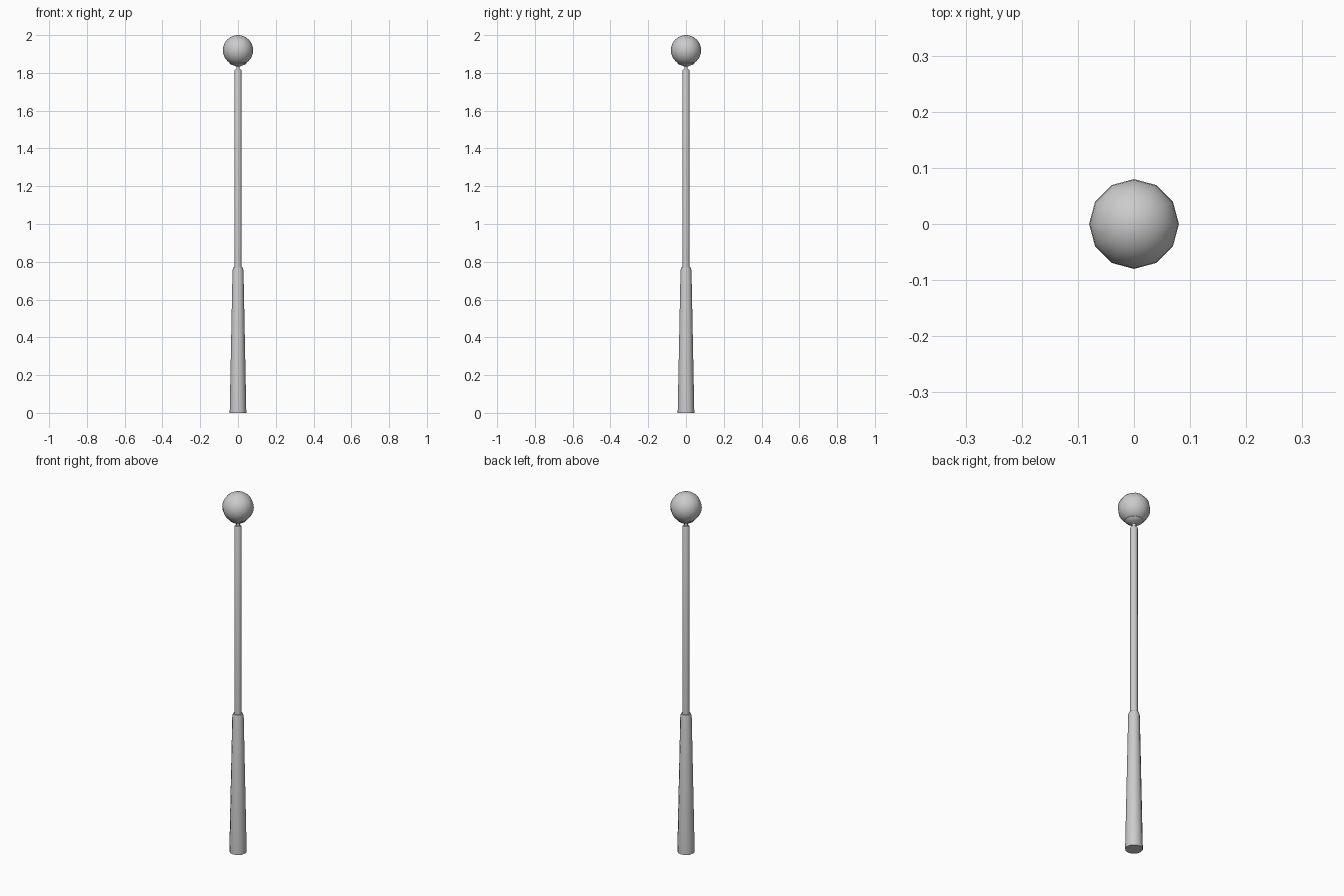
import bpy, bmesh, math

if "Cube" in bpy.data.objects:
    bpy.data.objects.remove(bpy.data.objects["Cube"])

SIDES = 12


def lathe(name, profile, angle=40):
    """Revolve (radius, z) points around z; radius 0 closes to a point."""
    bm = bmesh.new()
    rings = []
    for r, z in profile:
        if r == 0:
            rings.append([bm.verts.new((0, 0, z))] * SIDES)
        else:
            rings.append([bm.verts.new((r * math.cos(2 * math.pi * i / SIDES),
                                        r * math.sin(2 * math.pi * i / SIDES), z))
                          for i in range(SIDES)])
    for a, b in zip(rings, rings[1:]):
        for i in range(SIDES):
            j = (i + 1) % SIDES
            quad = list(dict.fromkeys((a[i], a[j], b[j], b[i])))
            bm.faces.new(quad)
    bmesh.ops.recalc_face_normals(bm, faces=bm.faces[:])
    mesh = bpy.data.meshes.new(name)
    bm.to_mesh(mesh)
    bm.free()
    obj = bpy.data.objects.new(name, mesh)
    bpy.context.collection.objects.link(obj)
    bpy.ops.object.select_all(action='DESELECT')
    bpy.context.view_layer.objects.active = obj
    obj.select_set(True)
    bpy.ops.object.shade_smooth_by_angle(angle=math.radians(angle))
    return obj


# Tapered lower sleeve with a small chamfered shoulder
lathe("post_base", [(0, 0), (0.044, 0), (0.029, 0.755), (0.025, 0.77), (0.018, 0.77)])

# Slim upper pole with a chamfered top
lathe("post_pole", [(0.019, 0.76), (0.019, 1.81), (0.016, 1.817), (0.008, 1.817)])

# Thin neck flaring into a shallow cup under the globe
lathe("globe_holder", [(0.009, 1.815), (0.009, 1.834), (0.022, 1.839),
                       (0.038, 1.844), (0.046, 1.853), (0.046, 1.857)])

# Globe
R, CZ, N = 0.08, 1.92, 16
globe = [(0 if k in (0, N) else R * math.sin(math.pi * k / N),
          CZ - R * math.cos(math.pi * k / N)) for k in range(N + 1)]
lathe("lamp_globe", globe, 60)
